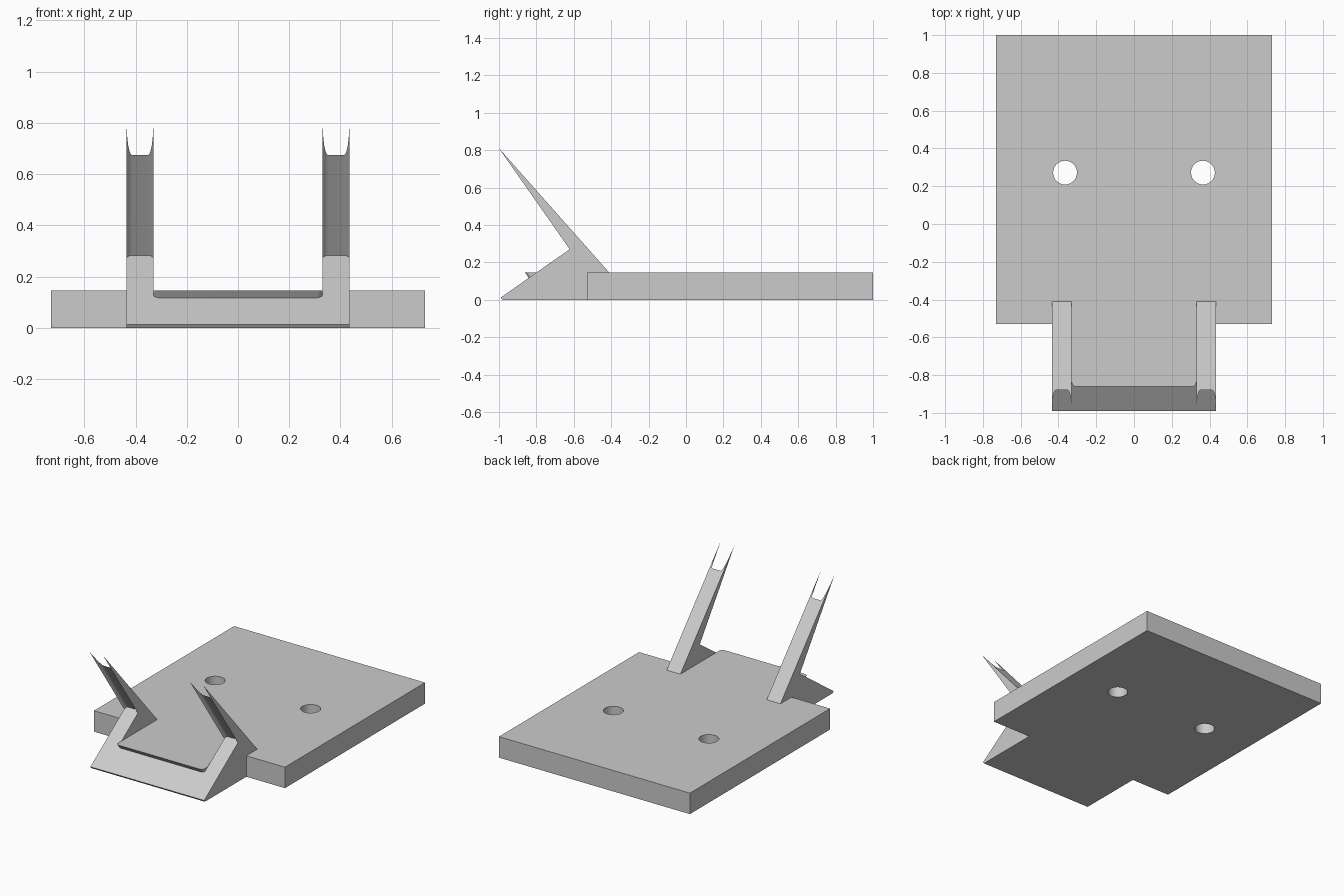
import bpy, bmesh
from math import sin, cos, pi, radians
from mathutils import Vector

cube = bpy.data.objects.get("Cube")
if cube:
    bpy.data.objects.remove(cube, do_unlink=True)

grey = bpy.data.materials.new("plain grey")
grey.use_nodes = True
colour = (0.6, 0.6, 0.6, 1)
grey.diffuse_color = colour
grey.node_tree.nodes["Principled BSDF"].inputs["Base Color"].default_value = colour

# Main dimensions
TOP = 0.145
OUTER, INNER = 0.435, 0.33
FILLET = 0.021
tilt = radians(35)
UP = Vector((0, cos(tilt), sin(tilt)))       # up the ramp
OUT = Vector((0, -sin(tilt), cos(tilt)))     # square to the ramp
CORNER = Vector((0, -0.622, 0.27))           # where ramp meets arm


def prism(name, points, sweep):
    """Solid made by sweeping a flat outline along a vector."""
    bm = bmesh.new()
    face = bm.faces.new([bm.verts.new(p) for p in points])
    swept = bmesh.ops.extrude_face_region(bm, geom=[face])["geom"]
    bmesh.ops.translate(bm, vec=sweep, verts=[v for v in swept if isinstance(v, bmesh.types.BMVert)])
    bmesh.ops.recalc_face_normals(bm, faces=bm.faces)
    mesh = bpy.data.meshes.new(name)
    bm.to_mesh(mesh)
    bm.free()
    mesh.materials.append(grey)
    obj = bpy.data.objects.new(name, mesh)
    bpy.context.collection.objects.link(obj)
    return obj


def side_prism(name, profile, x0, x1):
    return prism(name, [(x0, p[-2], p[-1]) for p in profile], Vector((x1 - x0, 0, 0)))


def combine(target, other, operation):
    """Apply a boolean and remove the helper solid."""
    bpy.context.view_layer.objects.active = target
    mod = target.modifiers.new("combine", "BOOLEAN")
    mod.operation, mod.solver, mod.object = operation, "EXACT", other
    bpy.ops.object.modifier_apply(modifier=mod.name)
    bpy.data.objects.remove(other, do_unlink=True)


def rounded_end(x0, x1, r, steps=8):
    """(x, u) points of a rounded end between two sides."""
    arc = [(r - r * cos(i * pi / 2 / steps), r * sin(i * pi / 2 / steps)) for i in range(steps + 1)]
    return [(x0 + a, u) for a, u in arc] + [(x1 - a, u) for a, u in reversed(arc)]


# Base plate with two through holes
body = prism("stand_body", [(-0.73, -0.53, 0), (0.73, -0.53, 0), (0.73, 1, 0), (-0.73, 1, 0)],
             Vector((0, 0, TOP)))
for side in (-1, 1):
    ring = [(side * 0.365 + 0.063 * cos(i * pi / 20), 0.272 + 0.063 * sin(i * pi / 20), -0.1)
            for i in range(40)]
    combine(body, prism("hole_cutter", ring, Vector((0, 0, 0.4))), "DIFFERENCE")

# Sloping front tongue between the arms
ramp_top = CORNER - UP * ((CORNER.z - TOP) / UP.z)
ramp_foot = CORNER - UP * ((CORNER.z - 0.012) / UP.z)
foot = ramp_foot - OUT * (ramp_foot.z / OUT.z)
back = [(-0.41, TOP), (-0.41, 0)]
combine(body, side_prism("tongue", [foot, ramp_foot, ramp_top] + back, -INNER, INNER), "UNION")

# Overhanging lip with rounded corners, trimmed level with the plate top
lip_edge = Vector((0, -0.86, TOP))
outline = [(x, -u) for x, u in rounded_end(-INNER, INNER, FILLET)]
outline = [(-INNER, 0.06)] + outline + [(INNER, 0.06)]
lip = prism("lip", [lip_edge + UP * (u + FILLET) + OUT * -0.07 + Vector((x, 0, 0)) for x, u in outline],
            OUT * 0.2)
trim = side_prism("lip_trim", [(-1, 0.05), (-0.7, 0.05), (-0.7, TOP), (-1, TOP)], -0.5, 0.5)
combine(lip, trim, "INTERSECT")
combine(body, lip, "UNION")

# Pair of leaning arms, each with a rounded groove down its front
arm_tip = Vector((0, -1.0885, 0.91))
raw = [foot, foot + OUT * 0.9, arm_tip] + back
for side in (-1, 1):
    x0, x1 = sorted((side * INNER, side * OUTER))
    arm = side_prism("arm", raw, x0, x1)
    groove = ([(x0 - 0.01, -1.2), (x0 - 0.01, 0)] + rounded_end(x0, x1, FILLET)
              + [(x1 + 0.01, 0), (x1 + 0.01, -1.2)])
    cutter = prism("groove_cutter", [CORNER + UP * u + Vector((x, 0, 0)) for x, u in groove], OUT * 1.4)
    combine(arm, cutter, "DIFFERENCE")
    combine(body, arm, "UNION")

# Merge flat areas and keep the hard edges sharp
bm = bmesh.new()
bm.from_mesh(body.data)
bmesh.ops.remove_doubles(bm, verts=bm.verts, dist=0.0001)
bmesh.ops.dissolve_limit(bm, angle_limit=radians(0.5), verts=bm.verts, edges=bm.edges)
bm.to_mesh(body.data)
bm.free()
bpy.ops.object.select_all(action="DESELECT")
body.select_set(True)
bpy.context.view_layer.objects.active = body
bpy.ops.object.shade_smooth_by_angle(angle=radians(30))
